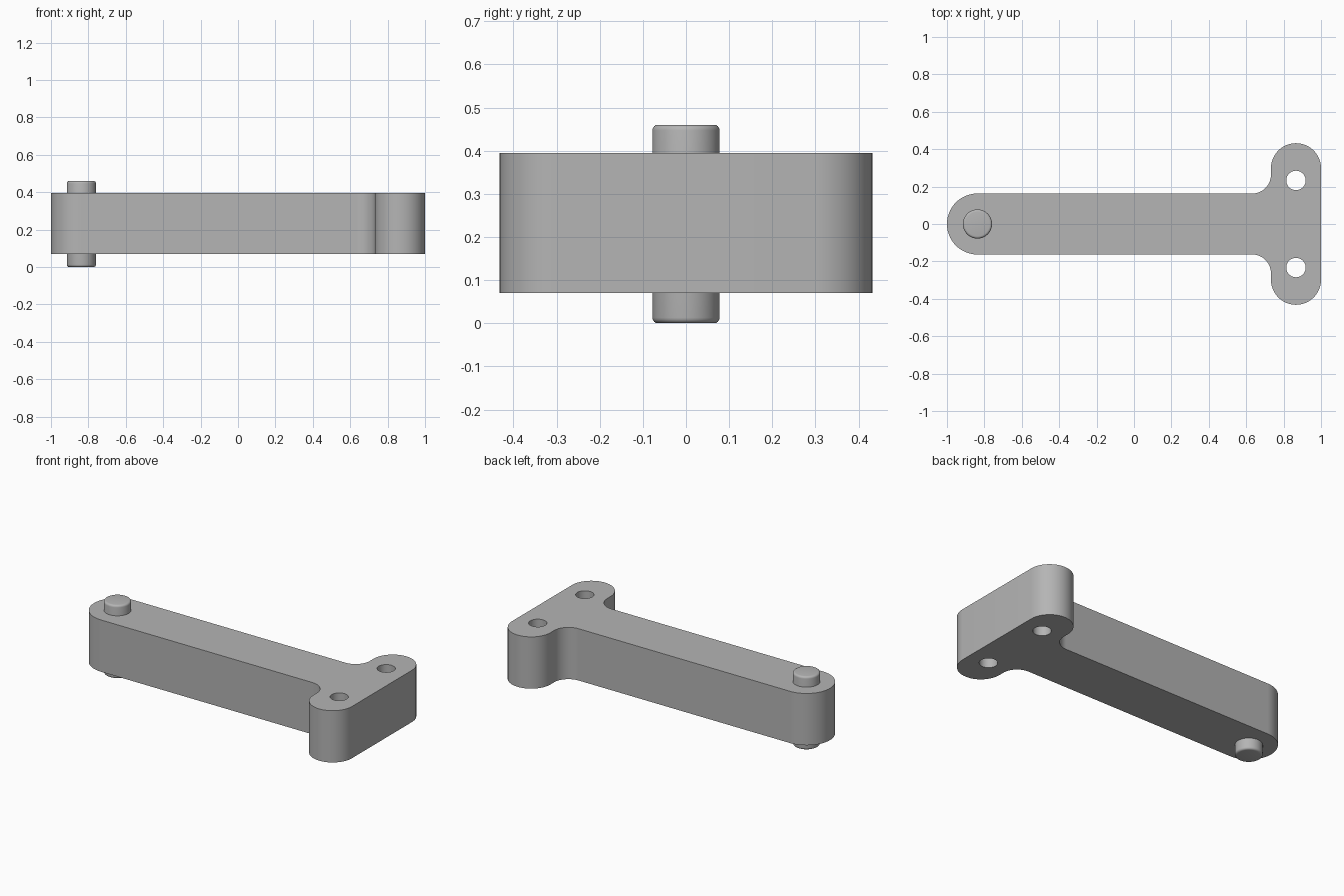
import bpy
import bmesh
from math import sin, cos, pi, radians
from mathutils import Vector

cube = bpy.data.objects.get("Cube")
if cube:
    bpy.data.objects.remove(cube, do_unlink=True)

grey = bpy.data.materials.new("plain grey")
grey.use_nodes = True
colour = (0.46, 0.46, 0.46, 1)
grey.diffuse_color = colour
grey.node_tree.nodes["Principled BSDF"].inputs["Base Color"].default_value = colour

# Main sizes
BOTTOM, TOP, HEIGHT = 0.07, 0.395, 0.46
PIN_X, PIN_R = -0.837, 0.078
ARM_R = 0.163
HEAD_X, HEAD_Y, HEAD_R = 0.866, 0.298, 0.134
FILLET_R = 0.1
HOLE_Y, HOLE_R = 0.233, 0.052


def arc(cx, cy, r, start, end, steps=24):
    angles = [radians(start + (end - start) * i / steps) for i in range(steps + 1)]
    return [(cx + r * cos(a), cy + r * sin(a)) for a in angles]


def finish(name, bm):
    bmesh.ops.recalc_face_normals(bm, faces=bm.faces)
    mesh = bpy.data.meshes.new(name)
    bm.to_mesh(mesh)
    bm.free()
    mesh.materials.append(grey)
    obj = bpy.data.objects.new(name, mesh)
    bpy.context.collection.objects.link(obj)
    bpy.ops.object.select_all(action="DESELECT")
    obj.select_set(True)
    bpy.context.view_layer.objects.active = obj
    bpy.ops.object.shade_smooth_by_angle(angle=radians(30))
    return obj


# Upper half of the T outline, from the head's flat end to the arm's tip
fillet_x = HEAD_X - HEAD_R - FILLET_R
half = (arc(HEAD_X, HEAD_Y, HEAD_R, 0, 180)
        + arc(fillet_x, ARM_R + FILLET_R, FILLET_R, 0, -90)
        + arc(PIN_X, 0, ARM_R, 90, 180))
outline = half + [(x, -y) for x, y in reversed(half[:-1])]
holes = [arc(HEAD_X, s * HOLE_Y, HOLE_R, 0, 360, 40)[:-1] for s in (1, -1)]

# T-shaped arm with two through holes
bm = bmesh.new()
for loop in [outline] + holes:
    verts = [bm.verts.new((x, y, BOTTOM)) for x, y in loop]
    for i, v in enumerate(verts):
        bm.edges.new((verts[i - 1], v))
bmesh.ops.triangle_fill(bm, edges=bm.edges[:], use_beauty=True, normal=(0, 0, 1))
extruded = bmesh.ops.extrude_face_region(bm, geom=bm.faces[:], use_keep_orig=True)
top_verts = [g for g in extruded["geom"] if isinstance(g, bmesh.types.BMVert)]
bmesh.ops.translate(bm, verts=top_verts, vec=Vector((0, 0, TOP - BOTTOM)))
finish("t_arm", bm)

# Pivot pin with rounded rims
bm = bmesh.new()
bmesh.ops.create_cone(bm, cap_ends=True, segments=64, radius1=PIN_R,
                      radius2=PIN_R, depth=HEIGHT)
rims = [e for e in bm.edges if abs(e.verts[0].co.z - e.verts[1].co.z) < 0.001]
bmesh.ops.bevel(bm, geom=rims, offset=0.013, segments=4, profile=0.5, affect="EDGES")
bmesh.ops.translate(bm, verts=bm.verts, vec=Vector((PIN_X, 0, HEIGHT / 2)))
finish("pivot_pin", bm)
